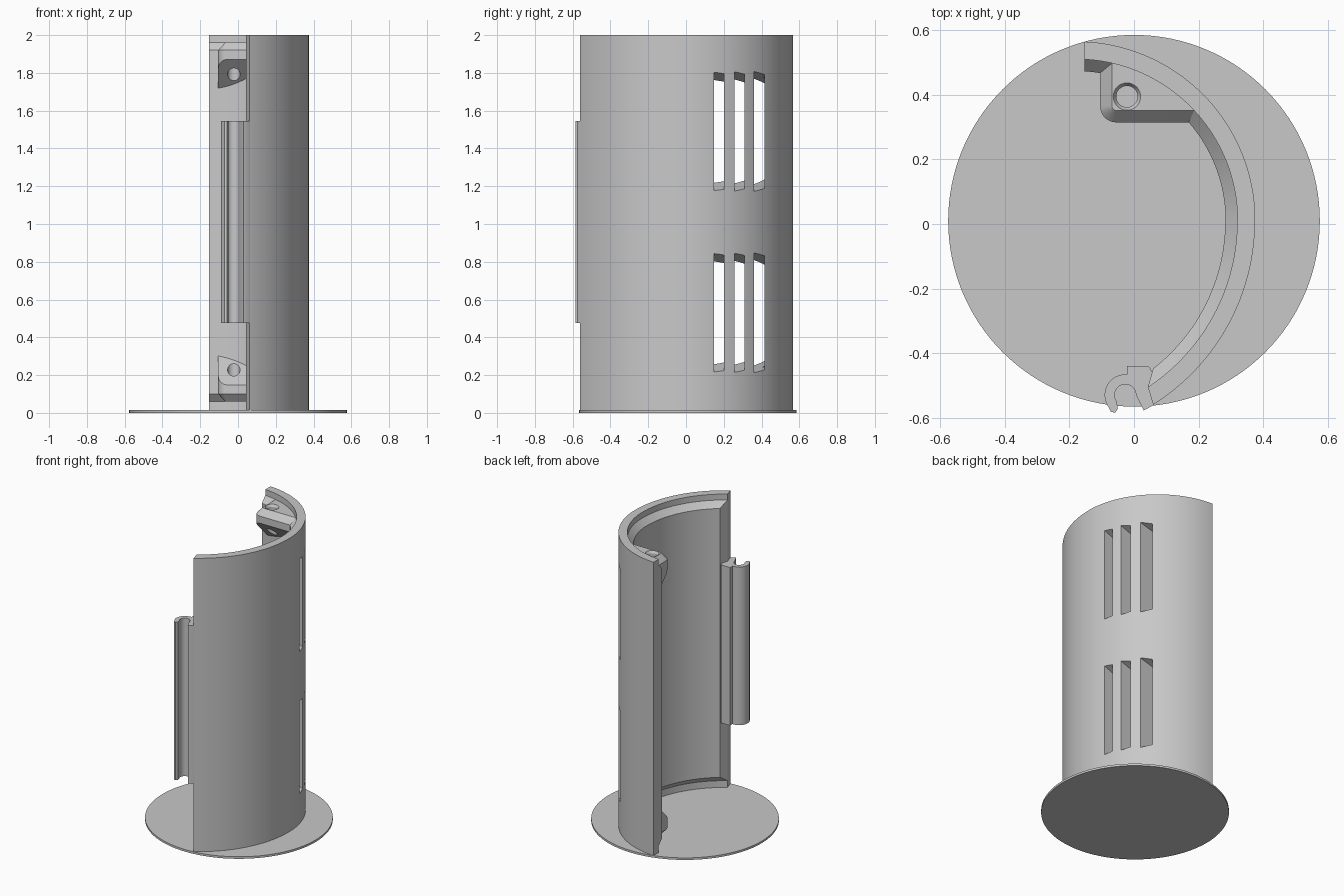
import bpy, bmesh
from math import sin, cos, radians, acos, sqrt
from mathutils import Vector

cube = bpy.data.objects.get("Cube")
if cube:
    bpy.data.objects.remove(cube, do_unlink=True)

grey = bpy.data.materials.new("light grey plastic")
grey.use_nodes = True
COLOUR = (0.58, 0.58, 0.58, 1)
grey.diffuse_color = COLOUR
grey.node_tree.nodes["Principled BSDF"].inputs["Base Color"].default_value = COLOUR

MIRROR = 2.02  # upper details repeat below at MIRROR - z


def make(name, rings, caps=None, cut=None):
    """Skin closed rings of points; caps lists index groups for end faces."""
    bm = bmesh.new()
    loops = [[bm.verts.new(p) for p in ring] for ring in rings]
    n = len(loops[0])
    for a, b in zip(loops, loops[1:]):
        for i in range(n):
            bm.faces.new((a[i], a[(i + 1) % n], b[(i + 1) % n], b[i]))
    for end in (loops[0], loops[-1]):
        for group in caps or [range(n)]:
            bm.faces.new([end[i] for i in group])
    if cut:
        geom = bm.verts[:] + bm.edges[:] + bm.faces[:]
        res = bmesh.ops.bisect_plane(bm, geom=geom, plane_co=cut[0],
                                     plane_no=cut[1], clear_inner=True)
        edges = [e for e in res["geom_cut"] if isinstance(e, bmesh.types.BMEdge)]
        bmesh.ops.contextual_create(bm, geom=edges)
    bmesh.ops.recalc_face_normals(bm, faces=bm.faces)
    mesh = bpy.data.meshes.new(name)
    bm.to_mesh(mesh)
    bm.free()
    mesh.materials.append(grey)
    obj = bpy.data.objects.new(name, mesh)
    bpy.context.collection.objects.link(obj)
    return obj


def activate(obj):
    bpy.ops.object.select_all(action='DESELECT')
    obj.select_set(True)
    bpy.context.view_layer.objects.active = obj


def subtract(obj, cutter):
    mod = obj.modifiers.new("cut", 'BOOLEAN')
    mod.operation, mod.solver, mod.object = 'DIFFERENCE', 'EXACT', cutter
    activate(obj)
    bpy.ops.object.modifier_apply(modifier=mod.name)
    bpy.data.objects.remove(cutter, do_unlink=True)


def arc(cx, cy, r, a0, a1, n):
    angles = [radians(a0 + (a1 - a0) * i / n) for i in range(n + 1)]
    return [(cx + r * cos(a), cy + r * sin(a)) for a in angles]


def at(points, z):
    return [(x, y, z) for x, y in points]


# Base plate
disc = arc(0, 0.01, 0.576, 0, 360, 128)[:-1]
base = make("base_plate", [at(disc, 0), at(disc, 0.014)])

# Curved wall: tight rear arc flowing into a wider front arc
REAR_X, REAR_R = -0.18, 0.556
FRONT_X, FRONT_R = -0.298, 0.673
THIN, THICK = 0.055, 0.092
profile = [(0, 0.01), (0, 2), (THIN, 2), (THIN, 1.96), (THICK, 1.92),
           (THICK, 0.1), (THIN, 0.06), (THIN, 0.01)]
front_end = {0: -57.9, THIN: -56.5, THICK: -52}
STEPS = 40
rings = []
for i in range(STEPS):
    t = 1 - i / STEPS
    ring = []
    for off, z in profile:
        r = REAR_R - off
        a = t * acos((-0.153 - REAR_X) / r)
        ring.append((REAR_X + r * cos(a), 0.01 + r * sin(a), z))
    rings.append(ring)
for i in range(STEPS + 1):
    ring = []
    for off, z in profile:
        r = FRONT_R - off
        a = radians(front_end[off]) * i / STEPS
        ring.append((FRONT_X + r * cos(a), 0.01 + r * sin(a), z))
    rings.append(ring)
wall = make("curved_wall", rings, caps=[(0, 1, 2, 3, 6, 7), (3, 4, 5, 6)])

# Vent slots with tapered top and bottom
for y in (0.175, 0.283, 0.388):
    outer = REAR_X + sqrt(REAR_R ** 2 - (y - 0.01) ** 2)
    inner = REAR_X + sqrt((REAR_R - THICK) ** 2 - (y - 0.01) ** 2)
    slope = 0.042 / (outer - inner)
    for low, high in ((1.18, 1.8), (MIRROR - 1.8, MIRROR - 1.18)):
        sections = []
        for x in (inner - 0.06, outer + 0.06):
            d = (outer - x) * slope
            sections.append([(x, y - 0.027, low + d), (x, y + 0.027, low + d),
                             (x, y + 0.027, high - d), (x, y - 0.027, high - d)])
        subtract(wall, make("slot_cutter", sections))

# Screw lugs: rounded corner, chamfered rim, sloping support, countersunk hole
anchor = [(0.17, 0.4), (0.05, 0.48)]


def lug_outline(r, right):
    corner = arc(-0.055, 0.365, r, 180, 270, 8)
    return corner + [right] + anchor + [(-0.055 - r, 0.51)]


low_shape = lug_outline(0.05, (0.19, 0.315))
top_shape = lug_outline(0.013, (0.205, 0.352))
upper_lug = make("upper_screw_lug",
                 [at(low_shape, 1.6), at(low_shape, 1.92), at(top_shape, 1.96)],
                 cut=(Vector((0, 0.315, 1.872)), Vector((0, 1, 1))))
hole = [at(arc(-0.022, 0.395, r, 0, 360, 32)[:-1], z)
        for r, z in ((0.033, 1.6), (0.033, 1.945), (0.043, 1.961), (0.043, 1.98))]
subtract(upper_lug, make("hole_cutter", hole))
lower_lug = bpy.data.objects.new("lower_screw_lug", upper_lug.data.copy())
bpy.context.collection.objects.link(lower_lug)
for v in lower_lug.data.vertices:
    v.co.z = MIRROR - v.co.z
lower_lug.data.flip_normals()

# Hinge clip: open hook on the front edge
clip = [(0.03, -0.578), (0.06, -0.562), (0.07, -0.55), (0.07, -0.48),
        (0.045, -0.44), (-0.022, -0.44)]
clip += arc(-0.027, -0.53, 0.064, 85, 215, 20)
clip += [(-0.072, -0.582), (-0.058, -0.585), (-0.05, -0.572)]
clip += arc(-0.027, -0.53, 0.033, 215, 0, 24)
hinge = make("hinge_clip", [at(clip, 0.475), at(clip, 1.545)])

for part in (base, wall, upper_lug, lower_lug, hinge):
    activate(part)
    bpy.ops.object.shade_smooth_by_angle(angle=radians(25))
